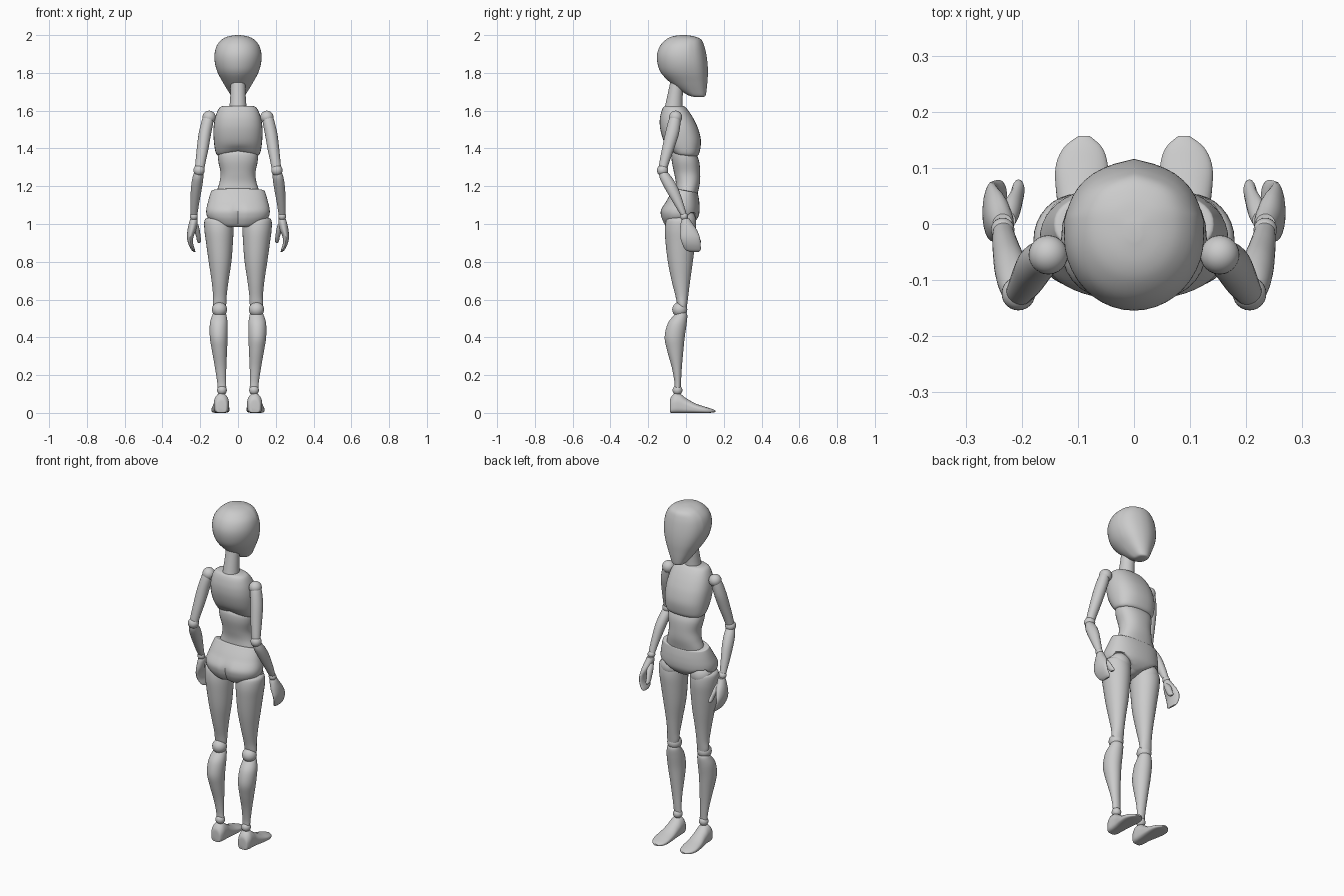
import bpy, bmesh, math
from mathutils import Vector


def finish(name, bm, angle=40):
    bmesh.ops.recalc_face_normals(bm, faces=bm.faces)
    mesh = bpy.data.meshes.new(name)
    bm.to_mesh(mesh)
    bm.free()
    ob = bpy.data.objects.new(name, mesh)
    bpy.context.collection.objects.link(ob)
    bpy.ops.object.select_all(action='DESELECT')
    ob.select_set(True)
    bpy.context.view_layer.objects.active = ob
    bpy.ops.object.shade_smooth_by_angle(angle=math.radians(angle))
    return ob


def spline(rows, steps):
    # Catmull-Rom through the section rows
    out = []
    for i in range(len(rows) - 1):
        a, b, c, d = (rows[min(max(i + k, 0), len(rows) - 1)] for k in (-1, 0, 1, 2))
        for s in range(steps):
            t = s / steps
            out.append([0.5 * (2 * q + (r - p) * t + (2 * p - 5 * q + 4 * r - w) * t * t
                               + (3 * q - p - 3 * r + w) * t ** 3)
                        for p, q, r, w in zip(a, b, c, d)])
    return out + [list(rows[-1])]


def loft(name, rows, n=32, steps=5, back_pow=2.0, front_pow=2.0, side=1,
         along_y=False, warp=None):
    # row: position on axis, centre x, half width, back limit, front limit
    bm = bmesh.new()
    rings = []
    for pos, cx, w, back, front in spline(rows, steps):
        mid, half = (back + front) / 2, abs(front - back) / 2
        ring = []
        for k in range(n):
            a = 2 * math.pi * k / n
            c, s = math.cos(a), math.sin(a)
            p = 2 / (front_pow if s > 0 else back_pow)
            x = cx + w * math.copysign(abs(c) ** p, c)
            v = mid + half * math.copysign(abs(s) ** p, s)
            co = Vector((x, pos, v) if along_y else (x, v, pos))
            if warp:
                co = warp(co)
            ring.append(bm.verts.new((co.x * side, co.y, co.z)))
        rings.append(ring)
    for r0, r1 in zip(rings, rings[1:]):
        for k in range(n):
            bm.faces.new((r0[k], r0[(k + 1) % n], r1[(k + 1) % n], r1[k]))
    bm.faces.new(rings[0])
    bm.faces.new(rings[-1])
    return finish(name, bm)


def ball(name, centre, r, side=1):
    bm = bmesh.new()
    bmesh.ops.create_uvsphere(bm, u_segments=24, v_segments=14, radius=r)
    bmesh.ops.translate(bm, verts=bm.verts, vec=(centre[0] * side, centre[1], centre[2]))
    return finish(name, bm)


# head: round skull, flatter face with a soft centre ridge
def face_ridge(co):
    if co.y > 0:
        co.y -= 0.22 * abs(co.x) * min(1, co.y / 0.05)
    return co


loft("head", [
    (1.673, 0, .022, .045, .095), (1.68, 0, .036, .015, .104), (1.71, 0, .056, -.035, .109),
    (1.75, 0, .080, -.085, .113), (1.80, 0, .107, -.132, .116), (1.85, 0, .122, -.151, .114),
    (1.90, 0, .124, -.153, .107), (1.945, 0, .112, -.136, .096), (1.977, 0, .085, -.105, .080),
    (1.993, 0, .052, -.072, .045), (2.0, 0, .012, -.03, 0)],
    n=40, front_pow=3.2, warp=face_ridge)

# neck
loft("neck", [(1.60, 0, .047, -.117, -.018), (1.66, 0, .042, -.103, -.018),
              (1.72, 0, .039, -.090, -.015), (1.78, 0, .038, -.078, -.012)])


# chest: lower edge arches up at the back
def chest_arch(co):
    if co.z < 1.42 and co.y < 0:
        co.z += 0.028 * max(0, 1 - abs(co.x) / .12) * (1.42 - co.z) / .07
    return co


loft("chest", [
    (1.358, 0, .085, -.045, .045), (1.362, 0, .108, -.065, .062), (1.385, 0, .120, -.085, .073),
    (1.44, 0, .128, -.118, .079), (1.50, 0, .130, -.136, .066), (1.55, 0, .124, -.139, .044),
    (1.59, 0, .112, -.132, .020), (1.615, 0, .098, -.122, .000), (1.625, 0, .080, -.112, -.012)],
    back_pow=2.4, front_pow=2.4, warp=chest_arch)

# waist
loft("waist", [
    (1.13, 0, .115, -.055, .055), (1.17, 0, .113, -.055, .064), (1.22, 0, .098, -.054, .074),
    (1.27, 0, .092, -.063, .075), (1.33, 0, .104, -.075, .070), (1.37, 0, .105, -.075, .055),
    (1.39, 0, .095, -.065, .045)], back_pow=2.3, front_pow=2.3)


# hips: tilted rim, leg openings at the front, cleft at the back
def hip_shape(co):
    if co.z > 1.12:
        co.z -= 0.2 * co.y * (co.z - 1.12) / .06
    if co.y > -0.03:
        f = min(1, (co.y + .03) / .05)
        low = .985 + min(.075, .65 * abs(co.x)) * f
        co.z = max(co.z, low)
    elif co.z < 1.12:
        co.y += .014 * max(0, 1 - abs(co.x) / .03) * min(1, (1.12 - co.z) / .05)
    return co


loft("hips", [
    (.984, 0, .07, -.09, -.01), (.99, 0, .105, -.108, .015), (1.01, 0, .138, -.122, .045),
    (1.04, 0, .163, -.133, .066), (1.075, 0, .168, -.133, .072), (1.12, 0, .158, -.105, .070),
    (1.165, 0, .145, -.070, .064), (1.175, 0, .140, -.062, .060), (1.177, 0, .128, -.056, .055)],
    n=48, back_pow=2.3, front_pow=2.3, warp=hip_shape)

for side, tag in ((1, "right"), (-1, "left")):
    # leg joints
    ball(tag + "_hip_joint", (.098, -.012, 1.015), .066, side)
    ball(tag + "_knee_joint", (.098, -.033, .547), .040, side)
    ball(tag + "_ankle_joint", (.085, -.045, .120), .026, side)
    # thigh
    loft(tag + "_thigh", [
        (1.035, .102, .055, -.085, .030), (1.02, .102, .075, -.104, .048),
        (.97, .101, .077, -.112, .054), (.90, .098, .071, -.108, .048),
        (.80, .095, .060, -.096, .036), (.70, .095, .045, -.076, .022),
        (.62, .096, .036, -.056, .012), (.57, .098, .035, -.045, .006),
        (.545, .098, .025, -.030, .003)], side=side)
    # shin with calf
    loft(tag + "_shin", [
        (.535, .098, .030, -.045, .000), (.515, .099, .038, -.066, .007),
        (.47, .102, .047, -.098, .003), (.40, .102, .047, -.113, -.007),
        (.33, .098, .040, -.100, -.014), (.24, .092, .030, -.075, -.022),
        (.17, .087, .024, -.062, -.026), (.135, .085, .023, -.060, -.028)], side=side)
    # foot
    loft(tag + "_foot", [
        (-.086, .088, .018, .006, .05), (-.082, .088, .030, .001, .078),
        (-.06, .088, .039, 0, .103), (-.03, .088, .040, 0, .100), (0, .089, .041, 0, .078),
        (.05, .092, .046, 0, .050), (.10, .093, .047, 0, .033), (.135, .091, .035, .001, .022),
        (.157, .089, .010, .005, .013)], back_pow=4, along_y=True, side=side)
    # arm joints
    ball(tag + "_shoulder_joint", (.153, -.055, 1.565), .035, side)
    ball(tag + "_elbow_joint", (.206, -.124, 1.284), .030, side)
    ball(tag + "_wrist_joint", (.234, -.010, 1.040), .021, side)
    # upper arm
    loft(tag + "_upper_arm", [
        (1.575, .156, .024, -.080, -.032), (1.55, .160, .031, -.092, -.028),
        (1.48, .175, .033, -.110, -.037), (1.40, .187, .031, -.127, -.062),
        (1.33, .198, .027, -.140, -.087), (1.295, .203, .025, -.145, -.098)], side=side)
    # forearm
    loft(tag + "_forearm", [
        (1.275, .208, .024, -.143, -.098), (1.24, .213, .029, -.138, -.070),
        (1.19, .220, .029, -.113, -.042), (1.12, .228, .024, -.072, -.017),
        (1.07, .232, .020, -.042, -.002), (1.05, .233, .018, -.030, .004)], side=side)
    # hand
    loft(tag + "_hand", [
        (1.03, .234, .018, -.020, .018), (1.01, .236, .022, -.027, .030),
        (.97, .244, .023, -.032, .057), (.93, .253, .017, -.030, .073),
        (.895, .250, .013, -.020, .077), (.865, .238, .010, -.004, .078),
        (.853, .231, .005, .020, .070)], n=24, side=side)
    # thumb
    loft(tag + "_thumb", [
        (1.0, .225, .014, -.010, .022), (.97, .219, .016, .002, .046),
        (.935, .210, .012, .024, .066), (.91, .206, .011, .044, .079),
        (.90, .206, .005, .056, .077)], n=16, side=side)
